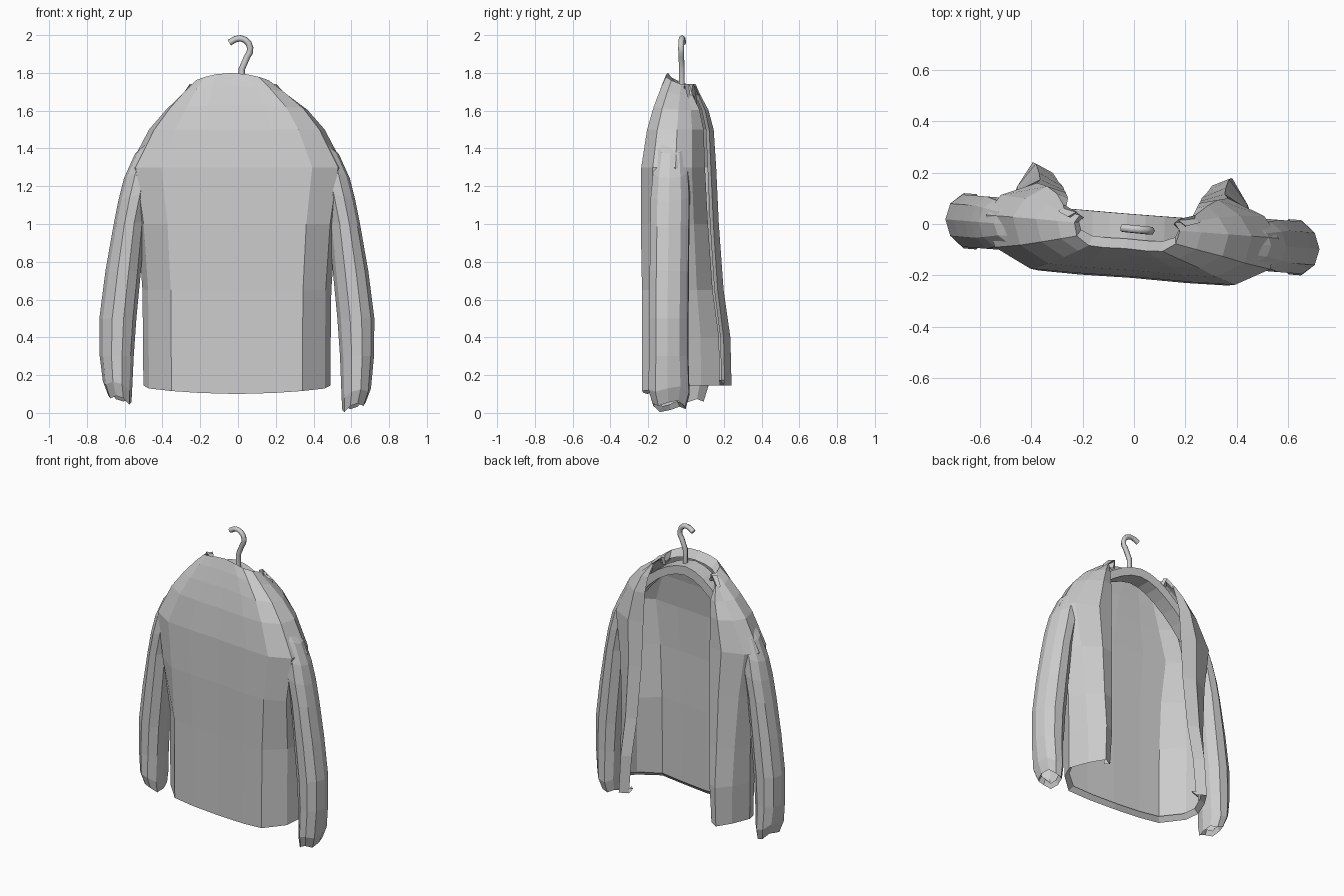
import bpy, bmesh, math

if "Cube" in bpy.data.objects:
    bpy.data.objects.remove(bpy.data.objects["Cube"])

OFF, SKEW = -0.006, -0.08   # the coat hangs slightly turned


def place(p):
    x, y, z = p
    return (x + OFF - .15 * max(0, z - 1.6), y + SKEW * x, z)


def loft(bm, rings, closed):
    rows = [[bm.verts.new(place(p)) for p in r] for r in rings]
    n = len(rows[0])
    for a, b in zip(rows, rows[1:]):
        for i in range(n if closed else n - 1):
            j = (i + 1) % n
            bm.faces.new((a[i], a[j], b[j], b[i]))
    return rows


def finish(bm, name):
    bmesh.ops.remove_doubles(bm, verts=bm.verts, dist=0.0005)
    bmesh.ops.recalc_face_normals(bm, faces=bm.faces)
    me = bpy.data.meshes.new(name)
    bm.to_mesh(me)
    bm.free()
    bpy.context.collection.objects.link(bpy.data.objects.new(name, me))


# Body: (height, half width, back depth, front depth, half gap of the opening)
levels = [(.10, .495, .205, .21, .33), (.4, .497, .205, .205, .31), (.65, .50, .205, .17, .29),
          (1.0, .525, .21, .145, .27), (1.3, .57, .205, .13, .265),
          (1.5, .465, .18, .12, .26), (1.63, .375, .15, .095, .25),
          (1.73, .28, .12, .055, .245), (1.8, .205, .095, .035, .2)]


def half_ring(z, w, back, front, gap, side):
    """Centre back, round the side, to the front edge with its folded facing."""
    flank = .45 if z < .9 else .65
    pts = [(0, -back), (.4 * w, -back - .003), (.7 * w, -back), (.94 * w, -flank * back),
           (w, -.01), (.9 * w, .55 * front), (gap + .35 * (w - gap), front),
           (gap, .85 * front), (gap + .03, .85 * front - .02)]
    lift = .045 if z < .2 else -.2 * max(0, z - 1.5)
    return [(side * x, y, z + lift * min(1, (i / 4) ** 1.5)) for i, (x, y) in enumerate(pts)]


bm = bmesh.new()
for side in (1, -1):
    rings = [half_ring(*level, side) for level in levels]
    hem = [(x * .94, y * .88, z + .03) for x, y, z in rings[0]]
    collar = [(x * .95, y * .6, z - .05) for x, y, z in rings[-1]]
    loft(bm, [hem] + rings + [collar], False)
finish(bm, "jacket_body")

# Sleeves: (centre x, height, half width), ending in a crumpled cuff turned inward
arm = [(.37, 1.54, .06), (.455, 1.42, .085), (.51, 1.28, .088), (.54, 1.15, .088),
       (.57, 1.0, .085), (.602, .75, .094), (.63, .5, .098), (.636, .3, .09),
       (.632, .11, .078), (.62, .035, .062), (.62, .065, .045)]
for side, name in ((1, "sleeve_right"), (-1, "sleeve_left")):
    bm = bmesh.new()
    rings = []
    for x, z, w in arm:
        cuff = z < .2
        depth = 1.45 * w if cuff else .107 - .13 * max(0, z - 1.2)
        ring = []
        for i in range(10):
            a = math.tau * i / 10
            if cuff:
                dz = .02 * math.cos(a) + .015 * math.sin(3 * a) + (.04 if side < 0 else 0)
            else:
                dz = -.08 * max(0, z - .8) * math.cos(a)
            ring.append((side * (x + w * math.cos(a)), -.04 + depth * math.sin(a), z + dz))
        rings.append(ring)
    loft(bm, rings, True)
    finish(bm, name)

# Hanger bar: rectangular section along an arch
bm = bmesh.new()
rings = []
for i in range(13):
    t = -1 + i / 6
    x, z = .42 * t, 1.74 - .30 * abs(t) ** 1.8
    rings.append([(x * s, y, z - h) for s, y, h in
                  ((1, -.065, 0), (1, .04, 0), (.95, .04, .06), (.95, -.065, .06))])
rows = loft(bm, rings, True)
bm.faces.new(rows[0])
bm.faces.new(rows[-1])
finish(bm, "hanger_bar")

# Hanger hook: round wire, straight stem then an arc
cu = bpy.data.curves.new("hanger_hook", 'CURVE')
cu.dimensions = '3D'
cu.bevel_depth = .017
cu.bevel_resolution = 1
cu.use_fill_caps = True
path = [(.02, 1.71), (.02, 1.82)]
for k in range(7):
    a = math.radians(-45 + 26 * k)
    path.append((.008 + .057 * math.cos(a), 1.926 + .057 * math.sin(a)))
path.append((-.045, 1.96))
sp = cu.splines.new('POLY')
sp.points.add(len(path) - 1)
for p, (x, z) in zip(sp.points, path):
    p.co = (x, -.02 - .1 * x, z, 1)
bpy.context.collection.objects.link(bpy.data.objects.new("hanger_hook", cu))
